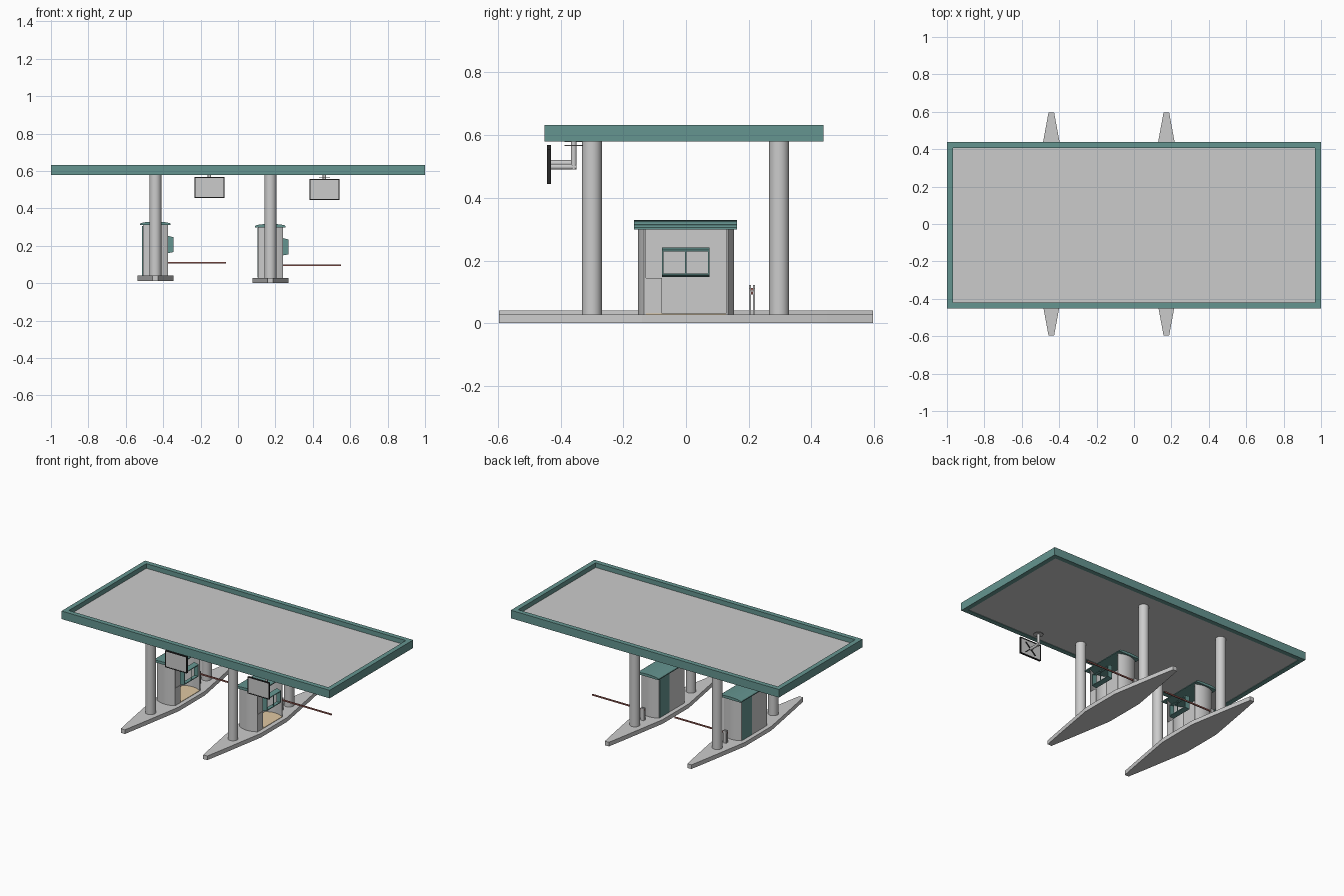
import bpy, bmesh, math
from mathutils import Vector

if "Cube" in bpy.data.objects:
    bpy.data.objects.remove(bpy.data.objects["Cube"])


def material(name, rgb):
    m = bpy.data.materials.new(name)
    m.diffuse_color = (*rgb, 1)
    m.use_nodes = True
    m.node_tree.nodes["Principled BSDF"].inputs["Base Color"].default_value = m.diffuse_color
    return m


TEAL = material("teal", (0.13, 0.30, 0.28))
TAN = material("tan", (0.75, 0.58, 0.36))
RED = material("barrier_red", (0.35, 0.12, 0.10))
BLACK = material("black", (0.02, 0.02, 0.02))


def finish(name, bm, mat=None, smooth=False):
    bmesh.ops.recalc_face_normals(bm, faces=bm.faces)
    me = bpy.data.meshes.new(name)
    bm.to_mesh(me)
    bm.free()
    ob = bpy.data.objects.new(name, me)
    bpy.context.collection.objects.link(ob)
    if mat:
        me.materials.append(mat)
    if smooth:
        bpy.ops.object.select_all(action='DESELECT')
        ob.select_set(True)
        bpy.context.view_layer.objects.active = ob
        bpy.ops.object.shade_smooth_by_angle(angle=math.radians(35))
    return ob


def prism(name, pts, lo, hi, axis='z', mat=None, at=(0, 0, 0), smooth=False):
    """Extrude a 2D outline along one axis."""
    put = {'z': lambda a, b, h: (a, b, h),
           'y': lambda a, b, h: (a, h, b),
           'x': lambda a, b, h: (h, a, b)}[axis]
    bm = bmesh.new()
    face = bm.faces.new([bm.verts.new(Vector(put(a, b, lo)) + Vector(at)) for a, b in pts])
    new = bmesh.ops.extrude_face_region(bm, geom=[face])['geom']
    bmesh.ops.translate(bm, vec=Vector(put(0, 0, hi - lo)),
                        verts=[v for v in new if isinstance(v, bmesh.types.BMVert)])
    return finish(name, bm, mat, smooth)


def box(name, x0, x1, y0, y1, z0, z1, mat=None, at=(0, 0, 0)):
    return prism(name, [(x0, y0), (x1, y0), (x1, y1), (x0, y1)], z0, z1, 'z', mat, at)


def circle(cx, cy, r, n=24):
    return [(cx + r * math.cos(2 * math.pi * i / n), cy + r * math.sin(2 * math.pi * i / n))
            for i in range(n)]


def frame(name, x0, x1, y0, y1, w, lo, hi, axis, mat, at=(0, 0, 0)):
    """Rectangular ring made of four bars."""
    bm = bmesh.new()
    put = {'z': lambda a, b, h: (a, b, h), 'y': lambda a, b, h: (a, h, b)}[axis]
    rings = []
    for h in (lo, hi):
        for d in (0, w):
            rings.append([bm.verts.new(Vector(put(a, b, h)) + Vector(at)) for a, b in
                          ((x0 + d, y0 + d), (x1 - d, y0 + d), (x1 - d, y1 - d), (x0 + d, y1 - d))])
    for p, q in ((0, 1), (2, 3), (0, 2), (1, 3)):
        for i in range(4):
            j = (i + 1) % 4
            bm.faces.new((rings[p][i], rings[p][j], rings[q][j], rings[q][i]))
    return finish(name, bm, mat)


def bowed(hx, hy, bow, n=8):
    """Outline open on +x: bowed -y end, straight -x side, bowed +y end."""
    front = [(hx - 2 * hx * i / n, -hy - bow * (1 - (1 - 2 * i / n) ** 2)) for i in range(n + 1)]
    return front + [(x, -y) for x, y in reversed(front)]


# Canopy
box("canopy_panel", -0.97, 0.97, -0.42, 0.406, 0.582, 0.602)
frame("canopy_rim", -1, 1, -0.452, 0.438, 0.032, 0.579, 0.633, 'z', TEAL)


def lane(side, cx, dz):
    at = (cx, 0, dz)

    def nm(part):
        return f"{side}_{part}"

    # Boat-shaped traffic island
    half = [(0.015, -0.596), (0.042, -0.45), (0.096, -0.14),
            (0.096, 0.14), (0.042, 0.45), (0.015, 0.596)]
    prism(nm("island"), half + [(-x, y) for x, y in reversed(half)], 0, 0.028, 'z', None, at)

    # Canopy columns
    for label, y in (("front", -0.30), ("back", 0.297)):
        prism(nm(label + "_column"), circle(0, y, 0.032), 0.028, 0.583 - dz, 'z', None, at, True)

    # Booth shell, open towards the lane, with floor and low panel
    outer, inner = bowed(0.067, 0.134, 0.019), bowed(0.061, 0.128, 0.019)
    inner[0], inner[-1] = (0.067, -0.128), (0.067, 0.128)
    prism(nm("booth_walls"), outer + inner[::-1], 0.028, 0.302, 'z', None, at, True)
    prism(nm("booth_floor"), inner, 0.028, 0.031, 'z', TAN, at)
    box(nm("booth_low_panel"), 0.061, 0.067, -0.134, -0.077, 0.028, 0.145, None, at)
    box(nm("booth_door"), -0.070, -0.067, 0.03, 0.132, 0.03, 0.295, TEAL, at)

    # Arched booth roof
    arch = [(0.082 * math.cos(math.pi * i / 8), 0.305 + 0.012 * math.sin(math.pi * i / 8))
            for i in range(9)]
    prism(nm("booth_roof"), [(-0.082, 0.299), (0.082, 0.299)] + arch,
          -0.166, 0.163, 'y', TEAL, at)

    # Tapered service window
    sides = [(0.064, 0.148), (0.096, 0.154), (0.096, 0.234), (0.064, 0.242)]
    for label, y in (("front", -0.077), ("back", 0.070)):
        prism(nm("window_" + label + "_side"), sides, y, y + 0.005, 'y', TEAL, at)
    for label, (a, b), t in (("sill", sides[:2], 0.005), ("head", sides[:1:-1], -0.005)):
        prism(nm("window_" + label), [a, b, (b[0], b[1] + t), (a[0], a[1] + t)],
              -0.077, 0.075, 'y', TEAL, at)
    box(nm("window_mullion"), 0.092, 0.096, -0.003, 0.001, 0.154, 0.234, TEAL, at)

    # Barrier arm in a forked post
    for label, y in (("front", 0.201), ("back", 0.214)):
        box(nm("barrier_post_" + label), -0.012, 0.012, y, y + 0.006, 0.028, 0.11, None, at)
    box(nm("barrier_arm"), -0.012, 0.378, 0.207, 0.214, 0.092, 0.101, RED, at)

    # Hanging lane sign with pipe bracket
    sx = 0.289
    sa = (cx + sx, 0, dz)
    box(nm("sign_panel"), -0.076, 0.076, -0.441, -0.434, 0.448, 0.552, None, sa)
    frame(nm("sign_frame"), -0.08, 0.08, 0.444, 0.556, 0.005, -0.443, -0.431, 'y', BLACK, sa)
    for label, s in (("rising", 1), ("falling", -1)):
        prism(nm("sign_brace_" + label),
              [(-0.042, 0.5 - s * 0.034), (-0.036, 0.5 - s * 0.038),
               (0.042, 0.5 + s * 0.034), (0.036, 0.5 + s * 0.038)],
              -0.434, -0.430, 'y', BLACK, sa)
    prism(nm("sign_pipe_arm"), circle(0, 0.499, 0.009, 16), -0.434, -0.349, 'y', None, sa, True)
    prism(nm("sign_pipe_drop"), circle(0, -0.358, 0.009, 16), 0.49, 0.583 - dz, 'z', None, sa, True)
    prism(nm("sign_flange"), circle(0, -0.358, 0.03), 0.566, 0.569, 'z', None, sa)


lane("left", -0.442, 0.012)
lane("right", 0.173, 0.0)
